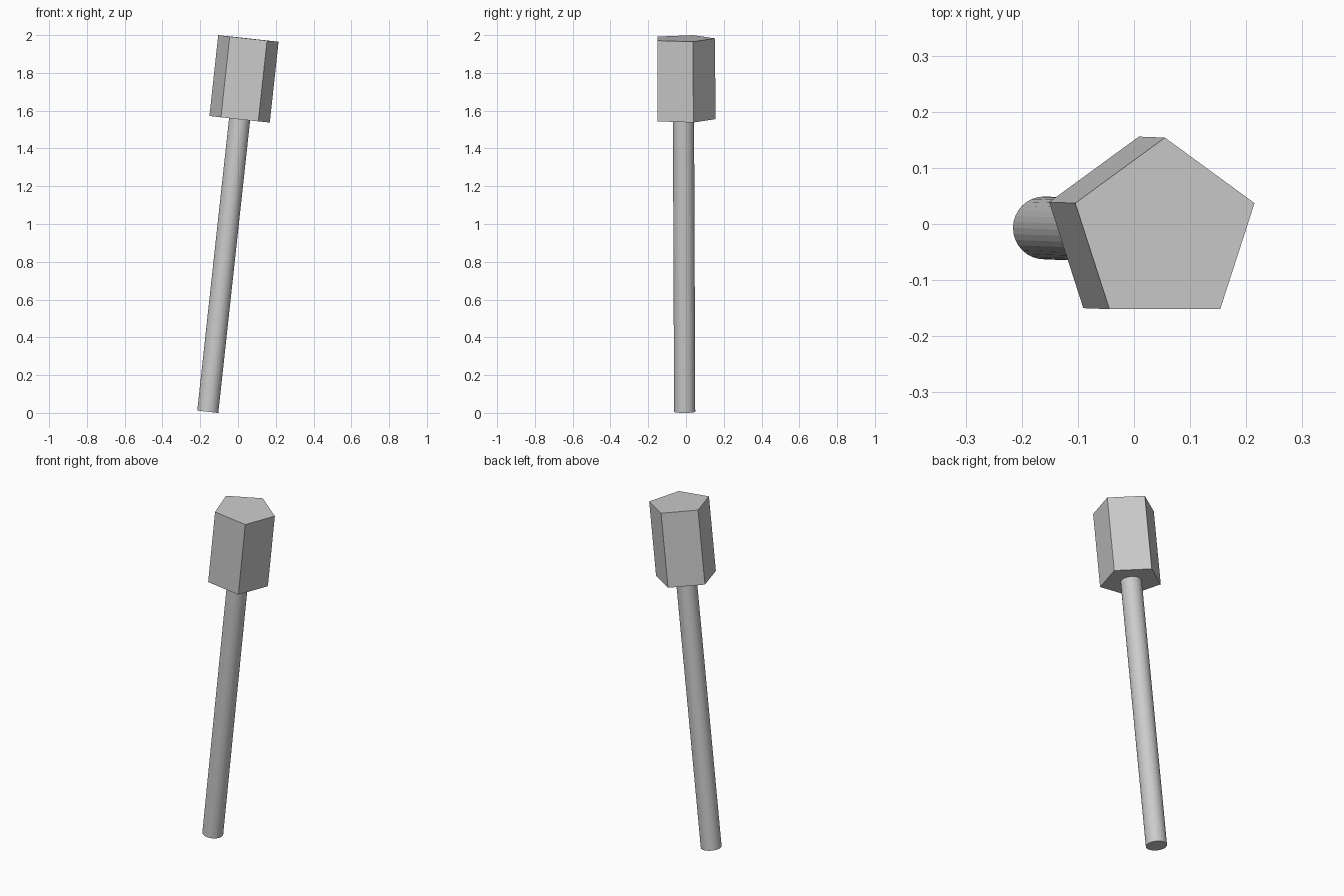
import bpy
from math import atan2
from mathutils import Vector

cube = bpy.data.objects.get("Cube")
if cube:
    bpy.data.objects.remove(cube, do_unlink=True)

# Single flat grey
grey = bpy.data.materials.new("plain_grey")
grey.use_nodes = True
colour = (0.6, 0.6, 0.6, 1)
grey.diffuse_color = colour
grey.node_tree.nodes["Principled BSDF"].inputs["Base Color"].default_value = colour

# Shared leaning axis of handle and head
foot = Vector((-0.16, -0.007, 0.006))
crown = Vector((0.055, -0.015, 1.982))
axis = crown - foot
lean = (atan2(-axis.y, axis.z), atan2(axis.x, axis.z), 0)
direction = axis.normalized()


def prism(name, sides, radius, start, end):
    """Prism along the axis between two distances from the foot."""
    bpy.ops.mesh.primitive_cylinder_add(
        vertices=sides, radius=radius, depth=end - start,
        location=foot + direction * (start + end) / 2, rotation=lean)
    part = bpy.context.object
    part.name = name
    part.data.materials.append(grey)
    return part


head_bottom = axis.length - 0.43
prism("handle", 32, 0.056, 0, head_bottom + 0.01)
prism("head", 5, 0.169, head_bottom, axis.length)
